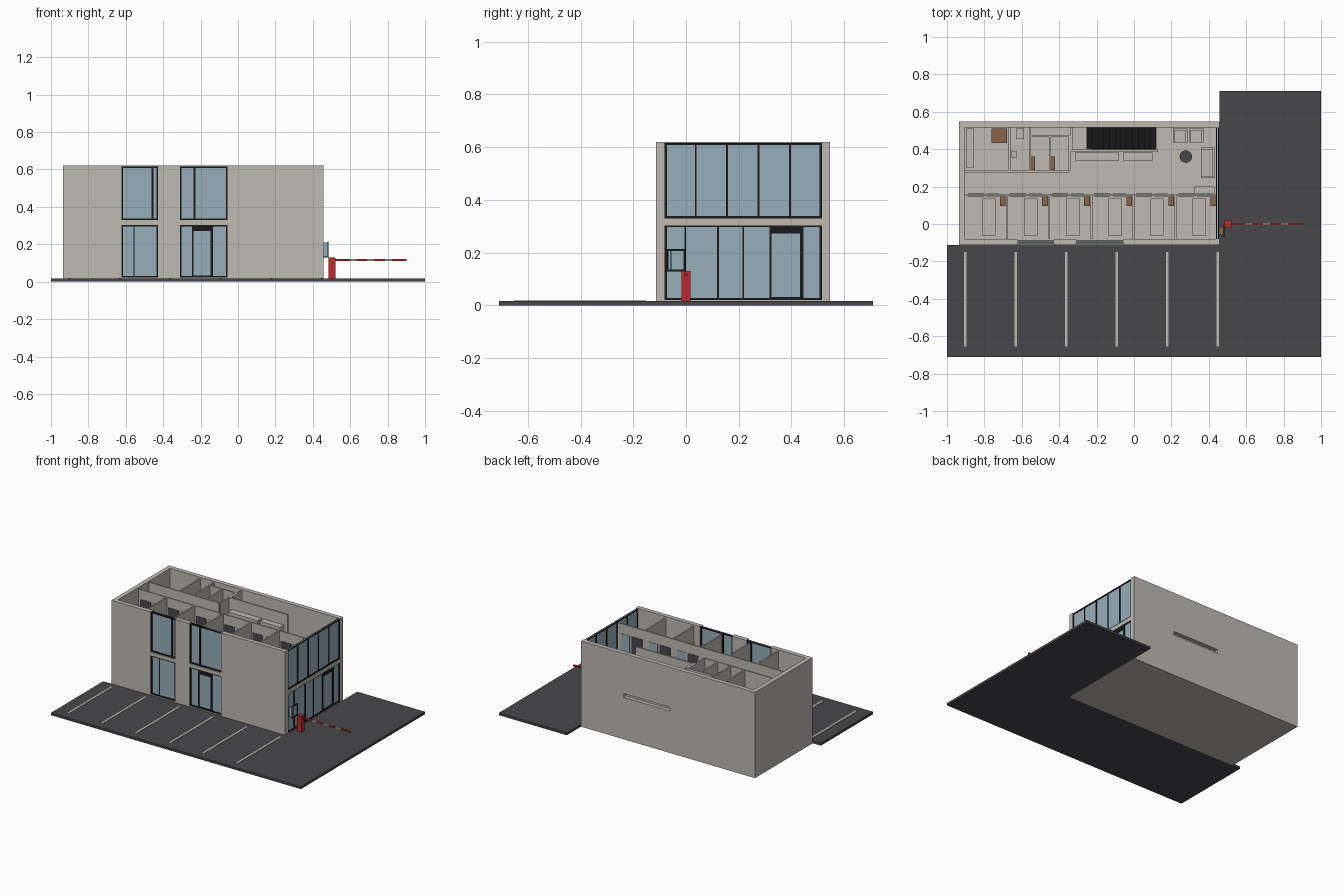
import bpy
import bmesh

cube = bpy.data.objects.get("Cube")
if cube:
    bpy.data.objects.remove(cube, do_unlink=True)


def material(name, *rgb):
    m = bpy.data.materials.new(name)
    m.use_nodes = True
    colour = (*rgb, 1)
    m.diffuse_color = colour
    shader = next(n for n in m.node_tree.nodes if n.type == "BSDF_PRINCIPLED")
    shader.inputs["Base Color"].default_value = colour
    return m


plaster = material("warm grey plaster", .52, .49, .45)
glass_blue = material("blue glass", .31, .43, .49)
asphalt = material("asphalt grey", .064, .061, .068)
black = material("black frame", .009, .009, .009)
red = material("barrier red", .52, .022, .025)
wood = material("brown wood", .25, .13, .065)


def finish(name, bm, mat):
    mesh = bpy.data.meshes.new(name)
    bm.to_mesh(mesh)
    bm.free()
    mesh.materials.append(mat)
    obj = bpy.data.objects.new(name, mesh)
    bpy.context.collection.objects.link(obj)
    return obj


def boxes(name, mat, *spans):
    """One object from boxes, each given as (x0, x1, y0, y1, z0, z1)."""
    bm = bmesh.new()
    for x0, x1, y0, y1, z0, z1 in spans:
        for v in bmesh.ops.create_cube(bm, size=1)["verts"]:
            v.co = (x1 if v.co.x > 0 else x0,
                    y1 if v.co.y > 0 else y0,
                    z1 if v.co.z > 0 else z0)
    return finish(name, bm, mat)


# Main levels and outlines
GROUND, CEILING, FLOOR, TOP = .017, .303, .33, .62
WEST, EAST, SOUTH, NORTH = -.935, .457, -.113, .547
T = .032
IN_W, IN_E, IN_S, IN_N = WEST + T, EAST - .02, SOUTH + T, NORTH - T
PART_TOP = .61

# Paved lot and bay lines
boxes("parking_lot", asphalt,
      (-1, 1, -.71, SOUTH, 0, GROUND), (EAST, 1, SOUTH, .71, 0, GROUND))
boxes("parking_lines", plaster,
      *[(-.91 + .27 * i, -.895 + .27 * i, -.655, -.15, GROUND, GROUND + .002)
        for i in range(6)])

# Outer shell: front wall with two window columns
OPENINGS = ((-.622, -.427), (-.31, -.055))
edges = [WEST, *OPENINGS[0], *OPENINGS[1], EAST]
front = [(edges[i], edges[i + 1], SOUTH, IN_S, 0, TOP) for i in (0, 2, 4)]
for a, b in OPENINGS:
    front += [(a, b, SOUTH, IN_S, 0, .022), (a, b, SOUTH, IN_S, CEILING, FLOOR)]
boxes("front_wall", plaster, *front)
boxes("west_wall", plaster, (WEST, IN_W, IN_S, IN_N, 0, TOP))

# Back wall with a shallow slot beside the stair
STAIR_W, STAIR_E = -.255, .118
boxes("back_wall", plaster,
      (WEST, EAST, IN_N, NORTH, 0, CEILING),
      (WEST, EAST, IN_N, NORTH, FLOOR, TOP),
      (WEST, STAIR_W, IN_N, NORTH, CEILING, FLOOR),
      (STAIR_E, EAST, IN_N, NORTH, CEILING, FLOOR),
      (STAIR_W, STAIR_E, IN_N, IN_N + .005, CEILING, FLOOR))
boxes("east_wall_bands", plaster,
      (IN_E, EAST, IN_S, IN_N, 0, .02),
      (IN_E, EAST, IN_S, IN_N, CEILING, FLOOR))

# Floors, the upper one open over the stair
boxes("ground_floor", plaster, (IN_W, IN_E, IN_S, IN_N, 0, GROUND))
boxes("upper_floor", plaster,
      (IN_W, IN_E, IN_S, .4, CEILING, FLOOR),
      (IN_W, STAIR_W, .4, IN_N, CEILING, FLOOR),
      (STAIR_E, IN_E, .4, IN_N, CEILING, FLOOR))


def glazing(name, side, a, b, z0, z1, posts, door=None):
    """Glass sheet with black frame; posts are (position, width)."""
    def span(p, q, lo, hi, pad):
        if side == "front":
            return (p, q, -.1 - pad, -.094 + pad, lo, hi)
        return (.444 - pad, .45 + pad, p, q, lo, hi)
    f = .008
    bars = [(a, a + f, z0, z1), (b - f, b, z0, z1),
            (a, b, z0, z0 + f), (a, b, z1 - f, z1)]
    bars += [(p - w / 2, p + w / 2, z0, z1) for p, w in posts]
    if door:
        d0, d1 = door
        bars += [(d0, d0 + f, z0, z1), (d1 - .013, d1, z0, z1),
                 (d0, d1, z1 - .033, z1), (d0, d1, z0, z0 + .012)]
    boxes(name + "_glass", glass_blue, span(a, b, z0, z1, 0))
    boxes(name + "_frame", black, *[span(*bar, .005) for bar in bars])


HEAD = .616
glazing("front_window_lower", "front", *OPENINGS[0], .022, CEILING, [(-.555, .005)])
glazing("front_window_upper", "front", *OPENINGS[0], FLOOR, HEAD, [(-.457, .012)])
glazing("front_entrance", "front", *OPENINGS[1], .022, CEILING, [], (-.247, -.133))
glazing("entrance_window_upper", "front", *OPENINGS[1], FLOOR, HEAD, [(-.232, .01)])
glazing("side_entrance", "side", IN_S, IN_N, .02, CEILING + .002,
        [(-.003, .007), (.122, .007), (.217, .007)], (.317, .445))
glazing("side_window_upper", "side", IN_S, IN_N, FLOOR, HEAD,
        [(.037 + .119 * i, .007) for i in range(4)])

# Offices along the front: dividers, doors, inner windows, furniture
PITCH = .225
starts = [IN_W + PITCH * i for i in range(6)]
boxes("corridor_wall", plaster, (IN_W, IN_E, .15, .16, FLOOR, PART_TOP))
boxes("office_dividers", plaster,
      *[(x - .005, x + .005, IN_S, .15, FLOOR, PART_TOP) for x in starts[1:]])
boxes("office_doors", asphalt,
      *[(x + .015, x + .1, .147, .163, FLOOR, .54) for x in starts])
boxes("office_inner_windows", glass_blue,
      *[(x + .115, x + .185, .147, .163, .37, .54) for x in starts])
boxes("office_desks", plaster,
      *[(x + .09, x + .162, -.065, .137, FLOOR, .405) for x in starts])
boxes("office_cabinets", wood,
      *[(x + .187, x + .217, .097, .147, FLOOR, .41) for x in starts])

# Back rooms
boxes("back_room_walls", plaster,
      (IN_W, -.345, .275, .285, FLOOR, PART_TOP),
      (-.67, -.66, .285, IN_N, FLOOR, PART_TOP),
      (-.56, -.55, .285, IN_N, FLOOR, PART_TOP),
      (-.455, -.445, .285, .47, FLOOR, PART_TOP),
      (-.35, -.34, .285, .47, FLOOR, PART_TOP),
      (-.55, -.34, .465, .475, FLOOR, PART_TOP))
boxes("kitchen_counter", plaster, (IN_W + .005, -.855, .3, .51, FLOOR, .42))
boxes("kitchen_table", wood, (-.762, -.68, .432, .51, FLOOR, .405))
boxes("washroom_fittings", plaster,
      (-.63, -.588, .455, .51, FLOOR, .39), (-.658, -.625, .355, .39, FLOOR, .41))
boxes("washroom_cabinets", wood,
      (-.55, -.528, .29, .36, FLOOR, .41), (-.445, -.423, .29, .36, FLOOR, .41))

# Stair, its screen wall and the cupboards in front
boxes("stair_screen", plaster,
      (-.34, .125, .385, .397, FLOOR, PART_TOP),
      (-.34, -.33, .397, IN_N, FLOOR, PART_TOP))
STEPS = 12
run = (STAIR_E - STAIR_W) / STEPS
rise = (FLOOR - GROUND) / STEPS
boxes("stair", black,
      *[(STAIR_E - run * (i + 1), STAIR_E - run * i, .4, IN_N,
         GROUND, GROUND + rise * (i + 1) - .002) for i in range(STEPS)])
boxes("hall_cupboards", plaster,
      (-.315, -.08, .337, .382, FLOOR, .53), (-.06, .1, .337, .382, FLOOR, .53))

# Lounge seats, sideboard and round table
seats = []
for x in (.208, .294):
    seats += [(x, x + .078, .435, .51, FLOOR, .375),
              (x, x + .078, .498, .51, .375, .42),
              (x, x + .01, .435, .498, .375, .395),
              (x + .068, x + .078, .435, .498, .375, .395)]
seats += [(.358, .432, .245, .41, FLOOR, .375), (.42, .432, .245, .41, .375, .42),
          (.358, .42, .245, .257, .375, .395), (.358, .42, .398, .41, .375, .395)]
boxes("lounge_seats", plaster, *seats)
boxes("lounge_sideboard", plaster, (.32, .43, .163, .2, FLOOR, .41))
bm = bmesh.new()
for radius, low, high in ((.033, .385, .392), (.006, FLOOR, .385)):
    ring = bmesh.ops.create_cone(bm, cap_ends=True, segments=24, radius1=radius,
                                 radius2=radius, depth=high - low)["verts"]
    bmesh.ops.translate(bm, verts=ring, vec=(.277, .36, (low + high) / 2))
finish("lounge_table", bm, asphalt)

# Attendant hatch on the side facade
boxes("hatch_glass", glass_blue,
      (EAST, .48, -.07, -.066, .135, .21), (EAST, .48, -.009, -.005, .135, .21),
      (.476, .48, -.066, -.009, .135, .21))
boxes("hatch_frame", black,
      (.478, .483, -.073, -.066, .128, .214), (.478, .483, -.009, -.002, .128, .214),
      (.478, .483, -.066, -.009, .207, .214), (.478, .483, -.066, -.009, .128, .135),
      (.478, .482, -.058, -.055, .135, .207))
boxes("hatch_shelf", wood, (EAST, .476, -.06, -.015, .13, .137))

# Parking barrier with striped arm
boxes("barrier_post", red, (.485, .52, -.018, .018, GROUND, .13))
boxes("barrier_arm", red, (.52, .9, -.005, .005, .111, .121))
boxes("barrier_stripes", plaster,
      *[(x, x + .038, -.006, .006, .11, .122) for x in (.595, .69, .785)])
